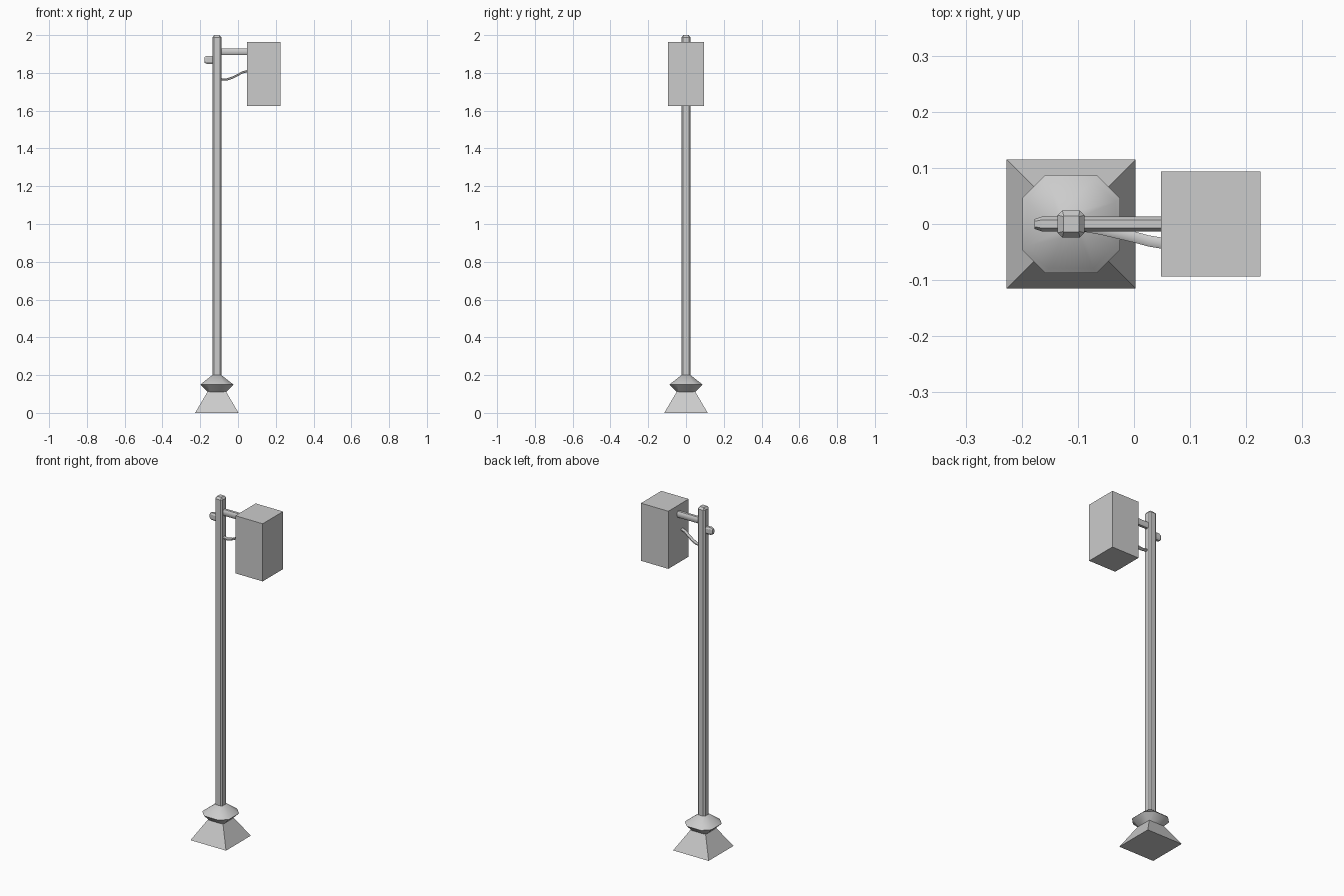
import bpy, bmesh
from mathutils import Vector

if "Cube" in bpy.data.objects:
    bpy.data.objects.remove(bpy.data.objects["Cube"])

PX = -0.112  # pole axis


def loft(name, rings, smooth=False):
    """Skin a list of equal-length point rings and cap both ends."""
    bm = bmesh.new()
    loops = [[bm.verts.new(p) for p in r] for r in rings]
    n = len(loops[0])
    for a, b in zip(loops, loops[1:]):
        for i in range(n):
            j = (i + 1) % n
            bm.faces.new((a[i], a[j], b[j], b[i]))
    bm.faces.new(loops[0][::-1])
    bm.faces.new(loops[-1])
    bmesh.ops.recalc_face_normals(bm, faces=bm.faces)
    me = bpy.data.meshes.new(name)
    bm.to_mesh(me)
    bm.free()
    ob = bpy.data.objects.new(name, me)
    bpy.context.collection.objects.link(ob)
    if smooth:
        me.polygons.foreach_set("use_smooth", [True] * len(me.polygons))
        me.set_sharp_from_angle(angle=0.7)
    return ob


def octagon(a, b, k):
    """Chamfered rectangle with half sizes a, b; k is the flat fraction."""
    return [(a, -b*k), (a, b*k), (a*k, b), (-a*k, b),
            (-a, b*k), (-a, -b*k), (-a*k, -b), (a*k, -b)]


def level(h, z, k):
    return [(PX + u, v, z) for u, v in octagon(h, h, k)]


def square(hx, hy, cx, z):
    return [(cx + sx*hx, sy*hy, z) for sx, sy in ((1, -1), (1, 1), (-1, 1), (-1, -1))]


def section(x, y, z, a, b):
    return [(x, y + u, z + v) for u, v in octagon(a, b, 0.55)]


# Foot, collar and post
loft("foot", [square(0.115, 0.115, PX, 0), square(0.049, 0.049, PX, 0.112)])
loft("collar", [level(0.046, 0.108, 0.8), level(0.087, 0.149, 0.53),
                level(0.079, 0.157, 0.5), level(0.024, 0.2, 0.65)], True)
loft("post", [level(0.024, 0.19, 0.65), level(0.024, 1.988, 0.65),
              level(0.014, 2.0, 0.95)])

# Arm holding the lamp, and the rear knob
loft("arm", [section(x, 0, 1.912, 0.0135, 0.018) for x in (-0.1, 0.055)], True)
loft("rear_knob", [section(-0.12, 0, 1.869, 0.013, 0.021),
                   section(-0.165, 0, 1.869, 0.013, 0.021),
                   section(-0.177, 0, 1.869, 0.009, 0.015)])

# Flattened cable sagging from post to lamp
path = [(-0.1, -0.002, 1.766), (-0.06, -0.009, 1.765), (-0.03, -0.016, 1.775),
        (0.0, -0.023, 1.79), (0.025, -0.03, 1.803), (0.055, -0.035, 1.81)]
loft("cable", [section(*p, 0.01, 0.006) for p in path], True)

# Lamp housing
loft("lamp_box", [square(0.0885, 0.094, 0.137, z) for z in (1.626, 1.963)])
